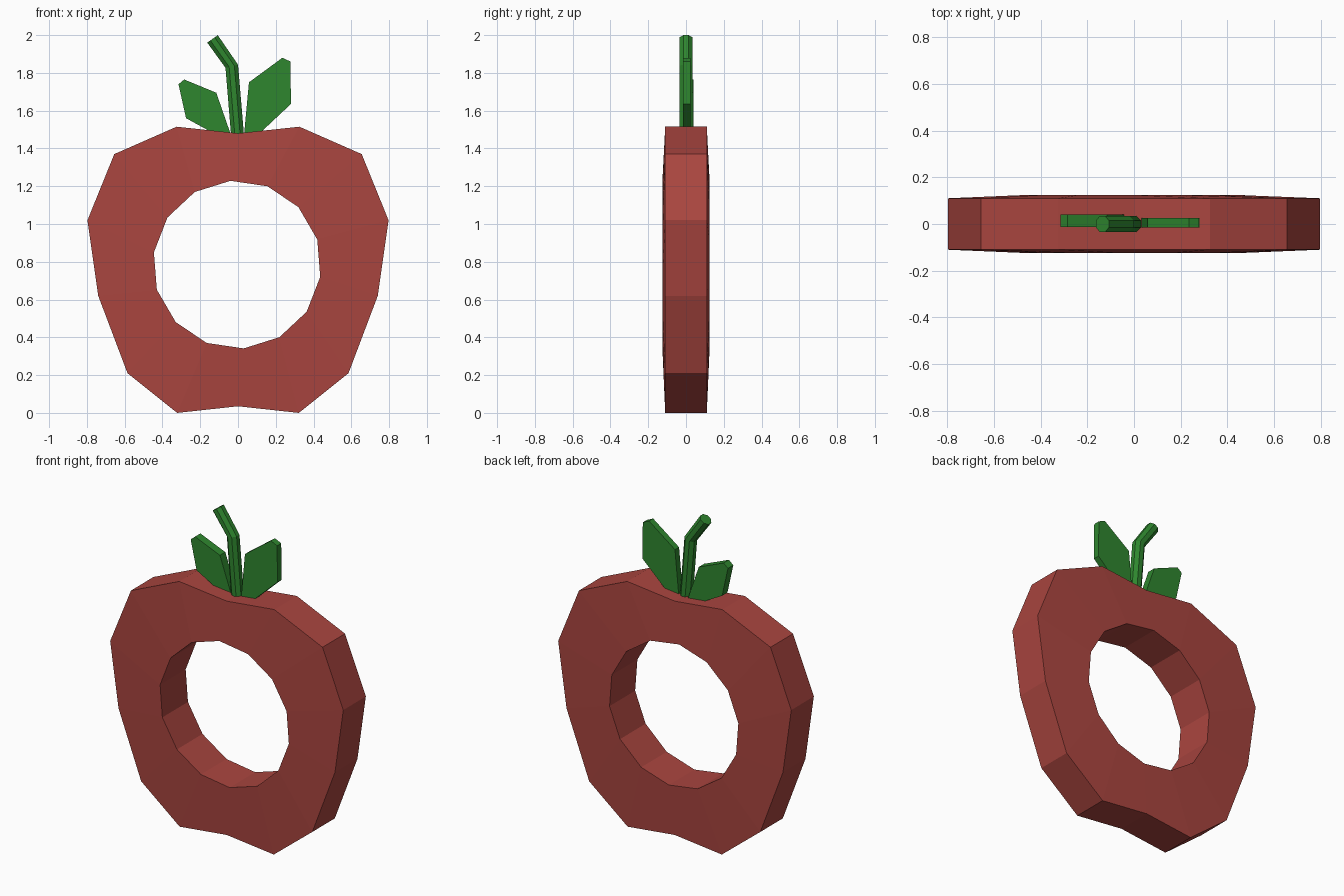
import bpy, bmesh
from math import cos, sin, radians, tau
from mathutils import Vector

cube = bpy.data.objects.get("Cube")
if cube:
    bpy.data.objects.remove(cube, do_unlink=True)


def material(name, colour):
    m = bpy.data.materials.new(name)
    m.use_nodes = True
    m.diffuse_color = (*colour, 1)
    m.node_tree.nodes["Principled BSDF"].inputs["Base Color"].default_value = (*colour, 1)
    return m


RED = material("apple red", (0.40, 0.06, 0.05))
GREEN = material("leaf green", (0.028, 0.24, 0.028))


def finish(name, bm, mat):
    bmesh.ops.recalc_face_normals(bm, faces=bm.faces)
    mesh = bpy.data.meshes.new(name)
    bm.to_mesh(mesh)
    bm.free()
    mesh.materials.append(mat)
    obj = bpy.data.objects.new(name, mesh)
    bpy.context.collection.objects.link(obj)
    return obj


def skin(bm, rings, closed):
    """Join successive rings of vertices with quads."""
    rings = [[bm.verts.new(p) for p in ring] for ring in rings]
    n = len(rings[0])
    pairs = zip(rings, rings[1:] + rings[:1]) if closed else zip(rings, rings[1:])
    for a, b in pairs:
        for i in range(n):
            j = (i + 1) % n
            bm.faces.new((a[i], a[j], b[j], b[i]))
    if not closed:
        bm.faces.new(rings[0])
        bm.faces.new(rings[-1])


# Apple body: lobed outline, slightly thicker towards the round hole
half = [(0.325, 1.515), (0.655, 1.37), (0.797, 1.02), (0.74, 0.62), (0.585, 0.21), (0.322, 0)]
outer = [(0, 1.48)] + half + [(0, 0.035)] + [(-x, z) for x, z in reversed(half)]
n = len(outer)
hole = [(-0.005 + 0.445 * cos(radians(94.5) - tau * i / n),
         0.785 + 0.445 * sin(radians(94.5) - tau * i / n)) for i in range(n)]
bm = bmesh.new()
skin(bm, [[(x, y, z) for x, z in ring] for ring, y in
          ((outer, -0.11), (hole, -0.125), (hole, 0.125), (outer, 0.11))], True)
finish("apple_body", bm, RED)


# Leaves: flat extruded outlines
def leaf(name, outline, y0, y1):
    bm = bmesh.new()
    skin(bm, [[(x, y, z) for x, z in outline] for y in (y0, y1)], False)
    finish(name, bm, GREEN)


leaf("right_leaf", [(-0.03, 1.45), (-0.115, 1.695), (-0.285, 1.765), (-0.315, 1.74),
                    (-0.275, 1.56), (-0.12, 1.475)], -0.012, 0.04)
leaf("left_leaf", [(0.03, 1.45), (0.058, 1.75), (0.235, 1.88), (0.278, 1.86),
                   (0.28, 1.635), (0.12, 1.485)], -0.015, 0.025)

# Stem: eight-sided bent tube
path = [Vector((0, 0, 1.44)), Vector((-0.033, 0, 1.835)), Vector((-0.135, 0, 1.98))]
rings = []
for i, p in enumerate(path):
    along = (path[min(i + 1, 2)] - path[max(i - 1, 0)]).normalized()
    side = Vector((along.z, 0, -along.x))
    rings.append([p + 0.037 * (side * cos(tau * (k + 0.5) / 8)
                               + Vector((0, 1, 0)) * sin(tau * (k + 0.5) / 8)) for k in range(8)])
bm = bmesh.new()
skin(bm, rings, False)
finish("stem", bm, GREEN)
